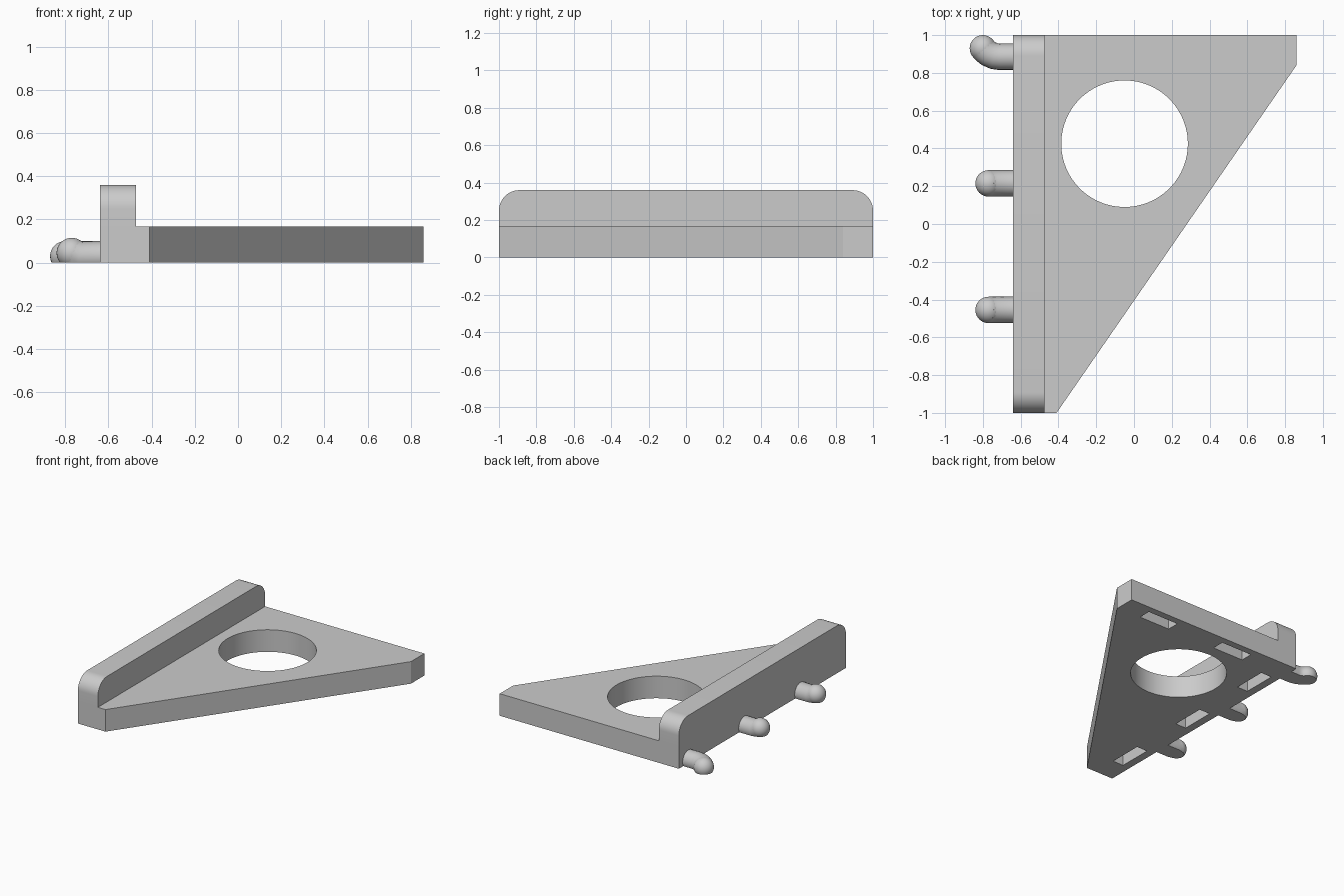
import bpy, bmesh, math
from mathutils import Vector

default = bpy.data.objects.get("Cube")
if default:
    bpy.data.objects.remove(default, do_unlink=True)

grey = bpy.data.materials.new("plain grey")
grey.use_nodes = True
COLOUR = (0.6, 0.6, 0.6, 1)
grey.diffuse_color = COLOUR
grey.node_tree.nodes["Principled BSDF"].inputs["Base Color"].default_value = COLOUR


def add_object(name, bm):
    bmesh.ops.recalc_face_normals(bm, faces=bm.faces)
    mesh = bpy.data.meshes.new(name)
    bm.to_mesh(mesh)
    bm.free()
    mesh.materials.append(grey)
    obj = bpy.data.objects.new(name, mesh)
    bpy.context.collection.objects.link(obj)
    return obj


def prism(name, profile, direction):
    """Extrude a closed outline of 3D points along a direction."""
    bm = bmesh.new()
    face = bm.faces.new([bm.verts.new(p) for p in profile])
    out = bmesh.ops.extrude_face_region(bm, geom=[face])
    verts = [v for v in out["geom"] if isinstance(v, bmesh.types.BMVert)]
    bmesh.ops.translate(bm, verts=verts, vec=direction)
    return add_object(name, bm)


def arc(cy, cz, radius, start, end, steps=12):
    angles = [math.radians(start + (end - start) * i / steps) for i in range(steps + 1)]
    return [(cy + radius * math.cos(a), cz + radius * math.sin(a)) for a in angles]


def combine(target, tool, operation):
    mod = target.modifiers.new(tool.name, "BOOLEAN")
    mod.operation, mod.solver, mod.object = operation, "EXACT", tool
    bpy.context.view_layer.objects.active = target
    bpy.ops.object.modifier_apply(modifier=mod.name)
    bpy.data.objects.remove(tool, do_unlink=True)


def smooth(obj):
    bpy.ops.object.select_all(action="DESELECT")
    obj.select_set(True)
    bpy.context.view_layer.objects.active = obj
    bpy.ops.object.shade_smooth_by_angle(angle=math.radians(30))


# Triangular plate with a clipped corner
LEFT, THICK = -0.64, 0.167
outline = [(LEFT, -1), (-0.41, -1), (0.86, 0.84), (0.86, 1), (LEFT, 1)]
body = prism("bracket_body", [(x, y, 0) for x, y in outline], (0, 0, THICK))

# Upright rail with rounded upper ends
side = [(-1, 0), (1, 0)] + arc(0.89, 0.25, 0.11, 0, 90) + arc(-0.89, 0.25, 0.11, 90, 180)
rail = prism("rail", [(LEFT, y, z) for y, z in side], (0.167, 0, 0))
combine(body, rail, "UNION")

# Round through hole
ring = arc(-0.05, 0.425, 0.335, 0, 360, 96)[:-1]
hole = prism("hole_cutter", [(x, y, -0.1) for x, y in ring], (0, 0, 0.5))
combine(body, hole, "DIFFERENCE")

# Blind slots in the underside, along two edges
slots = [(-0.14, 0.90, 0.26, 0.095), (0.53, 0.90, 0.26, 0.095)]
slots += [(-0.535, y, 0.09, 0.26) for y in (0.67, 0.0, -0.68)]
for x, y, w, d in slots:
    corners = [(x + sx * w / 2, y + sy * d / 2, -0.1)
               for sx, sy in ((-1, -1), (1, -1), (1, 1), (-1, 1))]
    combine(body, prism("slot_cutter", corners, (0, 0, 0.22)), "DIFFERENCE")
smooth(body)


def peg(name, path, radius=0.07):
    """Round bar along a path with a ball tip, cut flat at the ground."""
    curve = bpy.data.curves.new(name, "CURVE")
    curve.dimensions = "3D"
    curve.bevel_depth, curve.bevel_resolution = radius, 8
    curve.use_fill_caps = True
    spline = curve.splines.new("POLY")
    spline.points.add(len(path) - 1)
    for point, co in zip(spline.points, path):
        point.co = (*co, 1)
    helper = bpy.data.objects.new(name + "_path", curve)
    bpy.context.collection.objects.link(helper)
    mesh = bpy.data.meshes.new_from_object(
        helper.evaluated_get(bpy.context.evaluated_depsgraph_get()))
    bpy.data.objects.remove(helper, do_unlink=True)
    bm = bmesh.new()
    bm.from_mesh(mesh)
    bmesh.ops.remove_doubles(bm, verts=bm.verts, dist=0.0001)
    ball = bmesh.ops.create_uvsphere(bm, u_segments=32, v_segments=20, radius=radius)
    bmesh.ops.translate(bm, verts=ball["verts"], vec=Vector(path[-1]))
    bmesh.ops.bisect_plane(bm, geom=bm.verts[:] + bm.edges[:] + bm.faces[:],
                           plane_co=(0, 0, 0), plane_no=(0, 0, 1), clear_inner=True)
    bmesh.ops.holes_fill(bm, edges=[e for e in bm.edges if e.is_boundary])
    smooth(add_object(name, bm))


# Two straight pegs with slightly raised tips
for label, y in (("middle", 0.215), ("front", -0.455)):
    peg(label + "_peg", [(-0.6, y, 0.03), (-0.735, y, 0.03), (-0.77, y, 0.045)])

# Hooked peg that bends sideways
bend = [(-0.6, 0.885), (-0.71, 0.885), (-0.74, 0.889), (-0.77, 0.902), (-0.79, 0.918), (-0.8, 0.93)]
peg("hooked_peg", [(x, y, 0.03) for x, y in bend])
